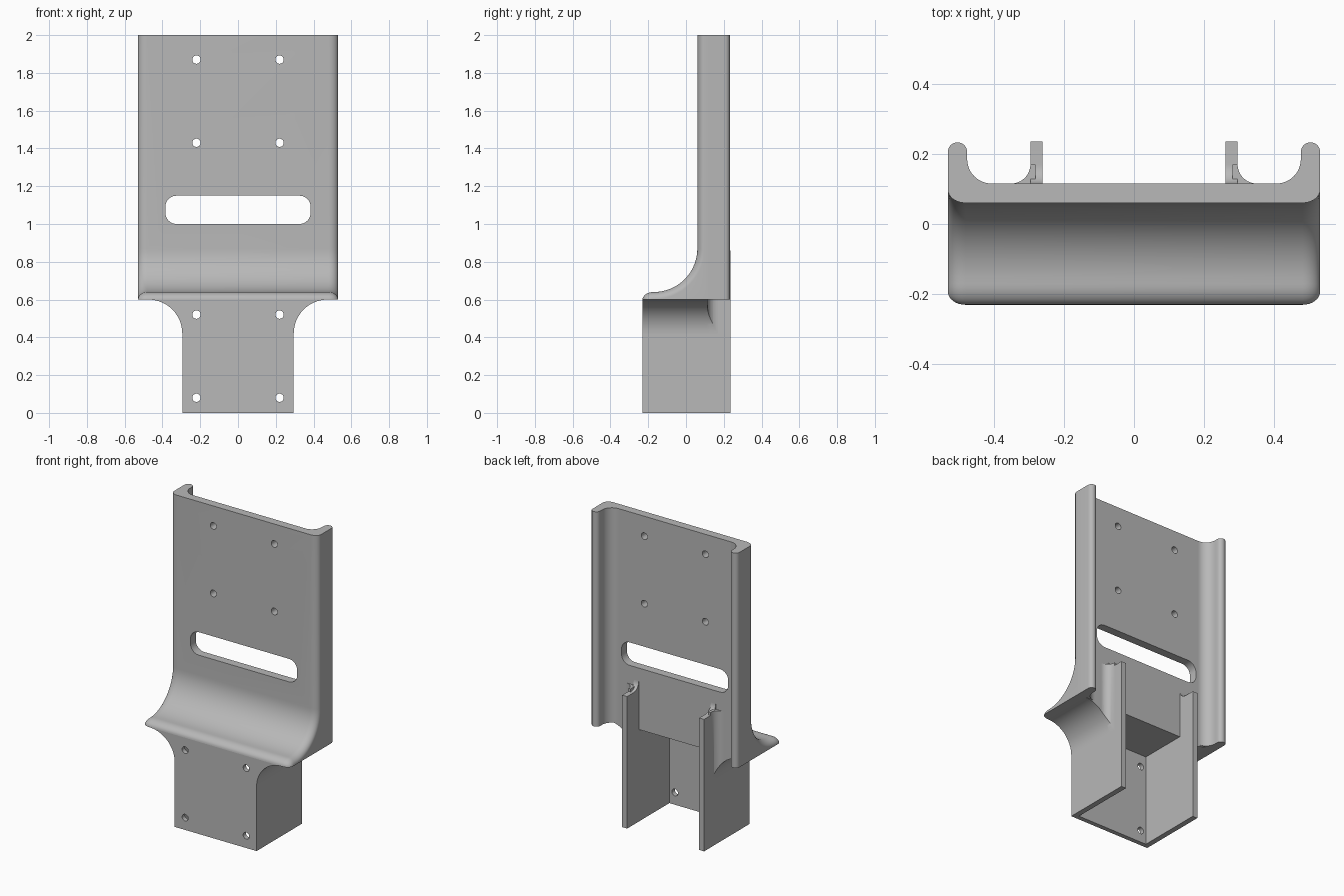
import bpy, bmesh
from math import sin, cos, pi, radians

cube = bpy.data.objects.get("Cube")
if cube:
    bpy.data.objects.remove(cube, do_unlink=True)

grey = bpy.data.materials.new("plain grey")
grey.use_nodes = True
GREY = (0.48, 0.48, 0.48, 1)
grey.diffuse_color = GREY
grey.node_tree.nodes["Principled BSDF"].inputs["Base Color"].default_value = GREY

HALF, BACK, LEDGE, TOP = 0.53, 0.115, 0.6, 2.0
FRONT, REAR, BOX = -0.23, 0.235, 0.295


def arc(cx, cy, rx, ry, start, end, n=12):
    """Points along an ellipse arc, angles in degrees."""
    angles = [radians(start + (end - start) * i / n) for i in range(n + 1)]
    return [(cx + rx * cos(a), cy + ry * sin(a)) for a in angles]


def loft(name, rings):
    """Closed solid through matching rings of 3D points."""
    bm = bmesh.new()
    rows = [[bm.verts.new(p) for p in ring] for ring in rings]
    for a, b in zip(rows, rows[1:]):
        for i in range(len(a)):
            j = (i + 1) % len(a)
            bm.faces.new((a[i], a[j], b[j], b[i]))
    bm.faces.new(rows[0])
    bm.faces.new(rows[-1])
    bmesh.ops.recalc_face_normals(bm, faces=bm.faces)
    mesh = bpy.data.meshes.new(name)
    bm.to_mesh(mesh)
    bm.free()
    ob = bpy.data.objects.new(name, mesh)
    mesh.materials.append(grey)
    bpy.context.collection.objects.link(ob)
    return ob


def prism(name, outline, axis, lo, hi):
    """Extrude a 2D outline along x, y or z."""
    place = {"x": lambda p, t: (t, p[0], p[1]),
             "y": lambda p, t: (p[0], t, p[1]),
             "z": lambda p, t: (p[0], p[1], t)}[axis]
    return loft(name, [[place(p, t) for p in outline] for t in (lo, hi)])


def rect(x0, y0, x1, y1):
    return [(x0, y0), (x1, y0), (x1, y1), (x0, y1)]


def cut(ob, cutters):
    bpy.context.view_layer.objects.active = ob
    for c in cutters:
        c.hide_render = True
        mod = ob.modifiers.new("cut", "BOOLEAN")
        mod.operation, mod.solver, mod.object = "DIFFERENCE", "EXACT", c
        bpy.ops.object.modifier_apply(modifier=mod.name)
    for c in cutters:
        bpy.data.objects.remove(c, do_unlink=True)


def hole_cutters(heights):
    return [prism("hole_cutter", arc(s * 0.22, z, 0.022, 0.022, 0, 345, 23), "y", -0.5, 0.5)
            for s in (-1, 1) for z in heights]


# Back plate with the swept ledge; its ends round over
def side_profile(d):
    return ([(BACK, LEDGE), (BACK, TOP), (0.06 + d, TOP)]
            + arc(-0.17, 0.87, 0.23 + d, 0.23 + d, 0, -90, 18)
            + arc(-0.17, LEDGE, 0.06 - d, 0.04 - d, 90, 180, 8)[1:])


R, D, STEPS = 0.05, 0.038, 8
sections = [(HALF - R + R * sin(a), D * (1 - cos(a)))
            for a in (pi / 2 * i / STEPS for i in range(STEPS + 1))]
sections = [(-x, d) for x, d in reversed(sections)] + sections
plate = loft("back_plate", [[(x, y, z) for y, z in side_profile(d)] for x, d in sections])

# Mounting holes and the wide slot
sx, sr = 0.385, 0.06
slot = (arc(sx - sr, 1.15 - sr, sr, sr, 0, 90, 8) + arc(sr - sx, 1.15 - sr, sr, sr, 90, 180, 8)
        + arc(sr - sx, 1 + sr, sr, sr, 180, 270, 8) + arc(sx - sr, 1 + sr, sr, sr, 270, 360, 8))
cut(plate, hole_cutters((1.87, 1.43)) + [prism("slot_cutter", slot, "y", -0.5, 0.5)])

# Front panel of the lower box
panel = prism("box_front", rect(-BOX, FRONT, BOX, FRONT + 0.03), "z", 0, LEDGE)
cut(panel, hole_cutters((0.52, 0.08)))

parts = [plate, panel]
for side, s in (("left", 1), ("right", -1)):
    def flip(pts):
        return [(s * x, y) for x, y in pts]

    # Side flange with rounded rim and inner fillet
    flange = (arc(0.405, 0.185, 0.07, 0.07, -90, 0) + arc(0.5025, 0.205, 0.0275, 0.0275, 180, 0)
              + [(HALF, 0.098), (0.405, 0.098)])
    parts.append(prism(side + "_flange", flip(flange), "z", LEDGE, TOP))

    # Box side wall, running up behind the plate
    wall = ([(FRONT, 0), (REAR, 0), (REAR, 0.86)] + arc(0.17, 0.915, 0.055, 0.055, 270, 180)
            + [(0.09, 0.915), (0.09, LEDGE), (FRONT, LEDGE)])
    parts.append(prism(side + "_box_wall", wall, "x", s * 0.26, s * BOX))

    # Curved gusset under the ledge
    gusset = arc(0.475, 0.42, 0.18, 0.18, 180, 90, 16) + [(0.28, LEDGE), (0.28, 0.42)]
    parts.append(prism(side + "_gusset", flip(gusset), "y", FRONT, BACK))

    # Fillet between wall and plate, trimmed by the gusset curve
    fillet = arc(0.35, 0.17, 0.055, 0.055, 180, 270) + [(0.35, 0.1), (0.28, 0.1), (0.28, 0.17)]
    strip = prism(side + "_wall_fillet", flip(fillet), "z", 0.42, 0.88)
    cut(strip, [prism("round_cutter", flip(arc(0.475, 0.42, 0.18, 0.18, 0, 354.375, 63)),
                      "y", -0.5, 0.5)])
    parts.append(strip)

# Smooth the curves, keep edges crisp
bpy.ops.object.select_all(action="DESELECT")
for ob in parts:
    ob.select_set(True)
bpy.context.view_layer.objects.active = plate
bpy.ops.object.shade_smooth_by_angle(angle=radians(30))
